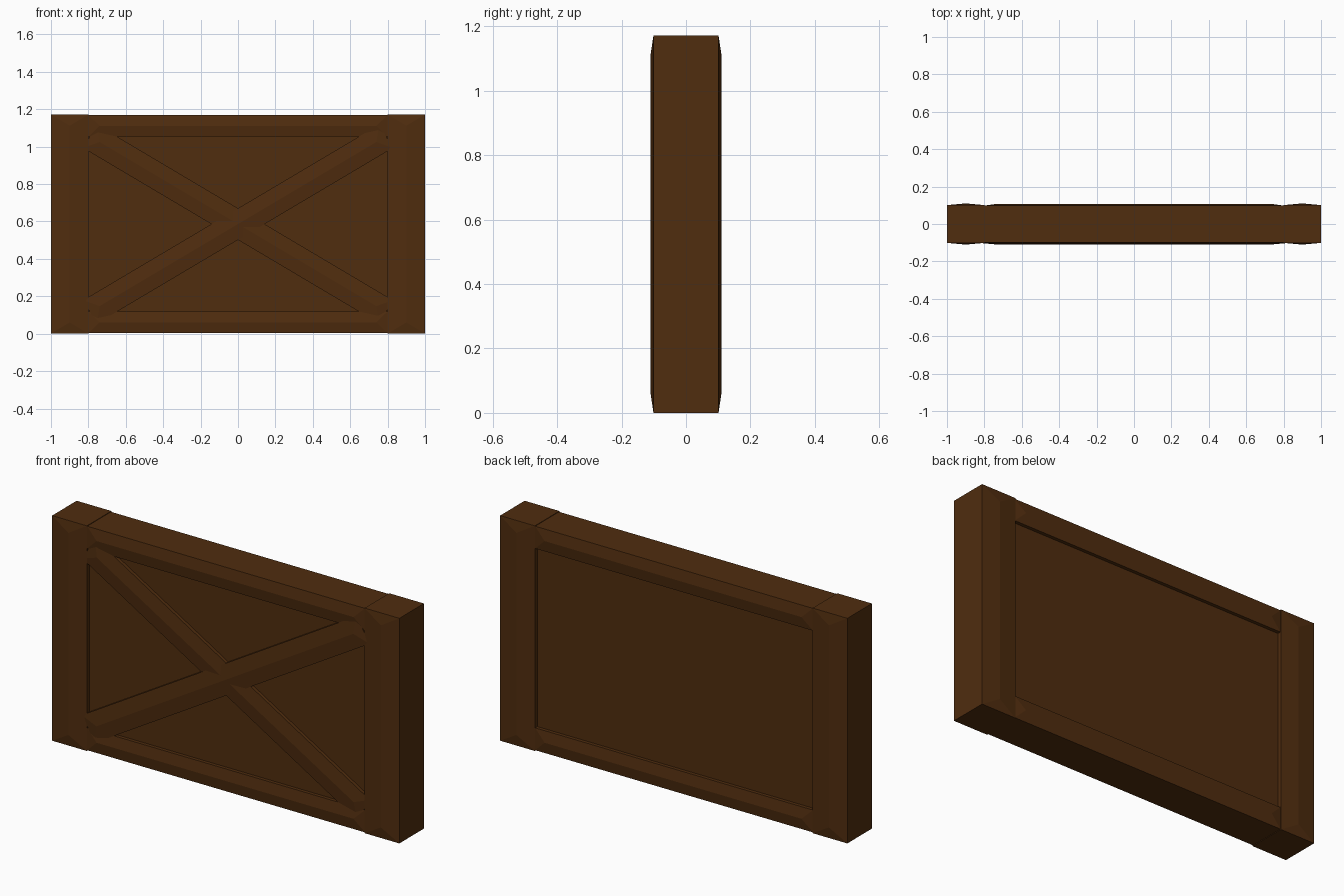
import bpy, bmesh, math
from mathutils import Matrix

if "Cube" in bpy.data.objects:
    bpy.data.objects.remove(bpy.data.objects["Cube"])

wood = bpy.data.materials.new("dark brown wood")
wood.diffuse_color = (0.08, 0.026, 0.0045, 1)
wood.use_nodes = True
wood.node_tree.nodes["Principled BSDF"].inputs["Base Color"].default_value = wood.diffuse_color

H = 1.172          # overall height
MID = H / 2


def add_object(name, bm):
    bmesh.ops.recalc_face_normals(bm, faces=bm.faces)
    me = bpy.data.meshes.new(name)
    bm.to_mesh(me)
    bm.free()
    me.materials.append(wood)
    ob = bpy.data.objects.new(name, me)
    bpy.context.collection.objects.link(ob)
    return ob


def board(name, x, z, length, width, y0, y1, swell_front, swell_back=0.0, hip=0.06, angle=0.0):
    """Plank along its local x, with a shallow hipped ridge on its front and back."""
    bm = bmesh.new()
    a, b = length / 2, width / 2
    rings = []
    for y, swell in ((y0, -swell_front), (y1, swell_back)):
        ring = [bm.verts.new((sx * a, y, sz * b)) for sx, sz in ((-1, -1), (1, -1), (1, 1), (-1, 1))]
        rings.append(ring)
        if swell == 0:
            bm.faces.new(ring)
            continue
        l = bm.verts.new((-(a - hip), y + swell, 0))
        r = bm.verts.new((a - hip, y + swell, 0))
        for f in ((ring[0], ring[1], r, l), (ring[1], ring[2], r),
                  (ring[2], ring[3], l, r), (ring[3], ring[0], l)):
            bm.faces.new(f)
    f, k = rings
    for i in range(4):
        j = (i + 1) % 4
        bm.faces.new((f[i], f[j], k[j], k[i]))
    bm.transform(Matrix.Translation((x, 0, z)) @ Matrix.Rotation(angle, 4, 'Y'))
    return add_object(name, bm)


# Recessed centre panel
bm = bmesh.new()
bmesh.ops.create_cube(bm, size=1, matrix=Matrix.Translation((0, 0, MID)) @ Matrix.Diagonal((1.7, 0.16, 1.0, 1)))
add_object("centre_panel", bm)

# Upright posts at both ends
for side, s in (("left", -1), ("right", 1)):
    board(side + "_post", s * 0.9, MID, H, 0.2, -0.101, 0.101, 0.009, 0.009, angle=math.pi / 2)

# Top and bottom rails between the posts
RW = 0.116
for side, z in (("bottom", 0.003 + RW / 2), ("top", H - 0.003 - RW / 2)):
    board(side + "_rail", 0, z, 1.6, RW, -0.098, 0.098, 0.009, 0.009)

# Crossed braces on the front only
tilt = math.atan(0.593)
board("rising_brace", 0, MID, 1.84, 0.145, -0.101, -0.07, 0.008, angle=-tilt)
board("falling_brace", 0, MID, 1.84, 0.145, -0.098, -0.07, 0.008, angle=tilt)
